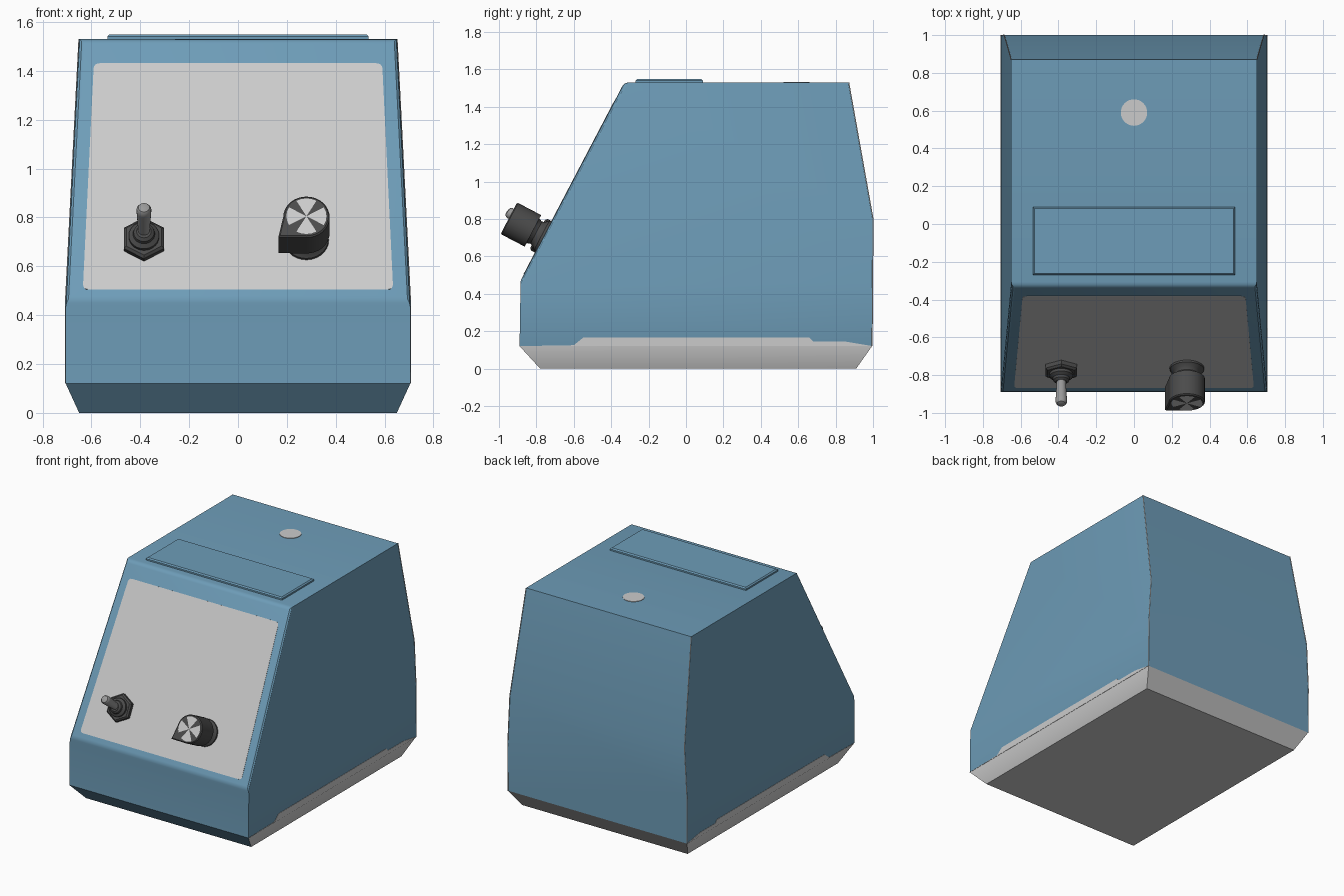
import bpy, bmesh, math
from mathutils import Matrix, Vector

if "Cube" in bpy.data.objects:
    bpy.data.objects.remove(bpy.data.objects["Cube"], do_unlink=True)


def material(name, r, g, b):
    m = bpy.data.materials.new(name)
    m.use_nodes = True
    m.diffuse_color = (r, g, b, 1)
    m.node_tree.nodes["Principled BSDF"].inputs["Base Color"].default_value = (r, g, b, 1)
    return m


BLUE = material("steel blue", 0.155, 0.335, 0.48)
GREY = material("light grey", 0.60, 0.60, 0.60)
DARK = material("dark grey", 0.07, 0.07, 0.07)
METAL = material("metal grey", 0.32, 0.32, 0.32)


def finish(name, bm, mats, matrix=Matrix(), angle=35):
    """Turn a bmesh into a smooth-by-angle object."""
    bmesh.ops.recalc_face_normals(bm, faces=bm.faces)
    me = bpy.data.meshes.new(name)
    bm.to_mesh(me)
    bm.free()
    me.transform(matrix)
    for m in mats:
        me.materials.append(m)
    me.polygons.foreach_set("use_smooth", [True] * len(me.polygons))
    me.set_sharp_from_angle(angle=math.radians(angle))
    ob = bpy.data.objects.new(name, me)
    bpy.context.collection.objects.link(ob)
    return ob


def rounded(pts, r, n=4):
    """Polygon with softened corners."""
    out = []
    for i, p in enumerate(pts):
        p = Vector(p)
        a = p + (Vector(pts[i - 1]) - p).normalized() * r
        b = p + (Vector(pts[(i + 1) % len(pts)]) - p).normalized() * r
        for k in range(n + 1):
            t = k / n
            out.append(a * (1 - t) ** 2 + p * 2 * t * (1 - t) + b * t * t)
    return out


def circle(r, n=32, start=0.0, sweep=math.tau):
    steps = n if sweep >= math.tau else n - 1
    return [(r * math.cos(start + sweep * i / steps),
             r * math.sin(start + sweep * i / steps)) for i in range(n)]


def prism(name, pts, z0, z1, mat, matrix=Matrix(), bevel=0.0):
    """Extrude an outline from z0 to z1, with an optional softened top edge."""
    bm = bmesh.new()
    face = bm.faces.new([bm.verts.new((p[0], p[1], z0)) for p in pts])
    ext = bmesh.ops.extrude_face_region(bm, geom=[face], use_keep_orig=True)["geom"]
    top = [v for v in ext if isinstance(v, bmesh.types.BMVert)]
    bmesh.ops.translate(bm, vec=(0, 0, z1 - z0), verts=top)
    if bevel:
        edges = [e for e in bm.edges if all(v in top for v in e.verts)]
        bmesh.ops.bevel(bm, geom=edges, offset=bevel, segments=1, affect='EDGES')
    return finish(name, bm, [mat], matrix)


def lathe(name, profile, mat, matrix, n=28):
    """Revolve (radius, height) points around local z."""
    bm = bmesh.new()
    rings = [[bm.verts.new((x, y, h)) for x, y in circle(r, n)] for r, h in profile]
    for a, b in zip(rings, rings[1:]):
        for i in range(n):
            j = (i + 1) % n
            bm.faces.new((a[i], a[j], b[j], b[i]))
    bm.faces.new(rings[0])
    bm.faces.new(rings[-1])
    return finish(name, bm, [mat], matrix)


# Housing: wedge-shaped hull, tapering towards the top and chamfered at the foot
def half_width(z):
    if z < 0.12:
        return 0.65
    return 0.705 - 0.055 * max(0.0, z - 0.46) / 1.07


side = [(-0.78, 0), (0.91, 0), (0.995, 0.12), (0.9975, 0.46), (1.0, 0.80),
        (0.87, 1.53), (-0.33, 1.53), (-0.89, 0.46), (-0.89, 0.12)]
bm = bmesh.new()
for y, z in side:
    for s in (-1, 1):
        bm.verts.new((s * half_width(z), y, z))
bmesh.ops.convex_hull(bm, input=bm.verts[:])
bmesh.ops.dissolve_limit(bm, angle_limit=math.radians(1), verts=bm.verts[:], edges=bm.edges[:])
bm.normal_update()
slope = min(bm.faces, key=lambda f: (f.normal - Vector((0, -0.886, 0.464))).length)
bmesh.ops.bevel(bm, geom=slope.edges[:], offset=0.022, segments=3, profile=0.5, affect='EDGES')
bmesh.ops.recalc_face_normals(bm, faces=bm.faces)
for f in bm.faces:  # grey underside and chamfers, except the front chamfer
    f.material_index = 1 if f.normal.z < -0.2 and f.normal.y > -0.3 else 0
finish("housing", bm, [BLUE, GREY], angle=25)

# Base trim along both sides, with the raised middle stretch
trim = [(-0.89, 0.12), (1.0, 0.12), (0.85, 0.145), (0.68, 0.145), (0.66, 0.165),
        (-0.55, 0.165), (-0.60, 0.125)]
to_side = Matrix(((0, 0, 1, 0), (1, 0, 0, 0), (0, 1, 0, 0), (0, 0, 0, 1)))
prism("base_trim_left", trim, 0.703, 0.707, GREY, to_side)
prism("base_trim_right", trim, -0.707, -0.703, GREY, to_side)

# Thin seams down the rear corners
for s, label in ((1, "left"), (-1, "right")):
    cu = bpy.data.curves.new("rear_seam_" + label, 'CURVE')
    cu.dimensions = '3D'
    cu.bevel_depth = 0.003
    cu.bevel_resolution = 1
    sp = cu.splines.new('POLY')
    sp.points.add(3)
    for p, (y, z) in zip(sp.points, side[2:6]):
        p.co = (s * half_width(z), y, z, 1)
    cu.materials.append(GREY)
    bpy.context.collection.objects.link(bpy.data.objects.new("rear_seam_" + label, cu))

# Top plate and round top button
prism("top_plate", [(-0.535, -0.27), (0.535, -0.27), (0.535, 0.09), (-0.535, 0.09)],
      1.525, 1.548, BLUE, bevel=0.008)
prism("top_disc", circle(0.07), 1.527, 1.533, GREY, Matrix.Translation((0, 0.59, 0)))


# Frame on the sloped front: local x across, y up the slope, z outwards
def on_slope(x, v):
    m = Matrix(((1, 0, 0, x), (0, 0.464, -0.886, -0.89 + 0.464 * v),
                (0, 0.886, 0.464, 0.46 + 0.886 * v), (0, 0, 0, 1)))
    return m


panel = [(-0.635, 0.05), (0.635, 0.05), (0.59, 1.095), (-0.59, 1.095)]
prism("front_panel", rounded(panel, 0.025), -0.004, 0.002, GREY, on_slope(0, 0))

# Toggle switch: hex nut, collar and tilted lever
toggle = on_slope(-0.385, 0.275)
prism("toggle_nut", circle(0.095, 6, math.pi / 2), 0, 0.035, DARK, toggle, bevel=0.01)
lathe("toggle_collar", [(0.062, 0.03), (0.062, 0.05), (0.045, 0.062), (0.042, 0.075),
                        (0.03, 0.085)], DARK, toggle)
base, tip = Vector((-0.385, -0.805, 0.725)), Vector((-0.385, -0.955, 0.843))
axis = tip - base
lever = Matrix.Translation(base) @ axis.to_track_quat('Z', 'Y').to_matrix().to_4x4()
L = axis.length
lathe("toggle_lever", [(0.022, 0), (0.03, L - 0.035), (0.03, L - 0.015), (0.023, L - 0.004),
                       (0.012, L)], METAL, lever, 20)

# Rotary knob: flared neck, teardrop grip and two-tone cap
knob = on_slope(0.28, 0.278)
lathe("knob_neck", [(0.092, 0), (0.09, 0.012), (0.072, 0.028), (0.066, 0.045),
                    (0.072, 0.06), (0.085, 0.075)], DARK, knob)
grip = circle(0.095, 25, -math.pi / 2, 1.5 * math.pi) + [(-0.115, -0.093)]
prism("knob_grip", grip, 0.065, 0.210, DARK, knob, bevel=0.006)

bm = bmesh.new()
centre = bm.verts.new((0, 0, 0.2125))
rim = [bm.verts.new((x, y, 0.2125)) for x, y in circle(0.082, 24)]
for i in range(24):
    f = bm.faces.new((centre, rim[i], rim[(i + 1) % 24]))
    f.material_index = 1 if i % 6 in (2, 3) else 0
finish("knob_cap", bm, [GREY, DARK], knob)
